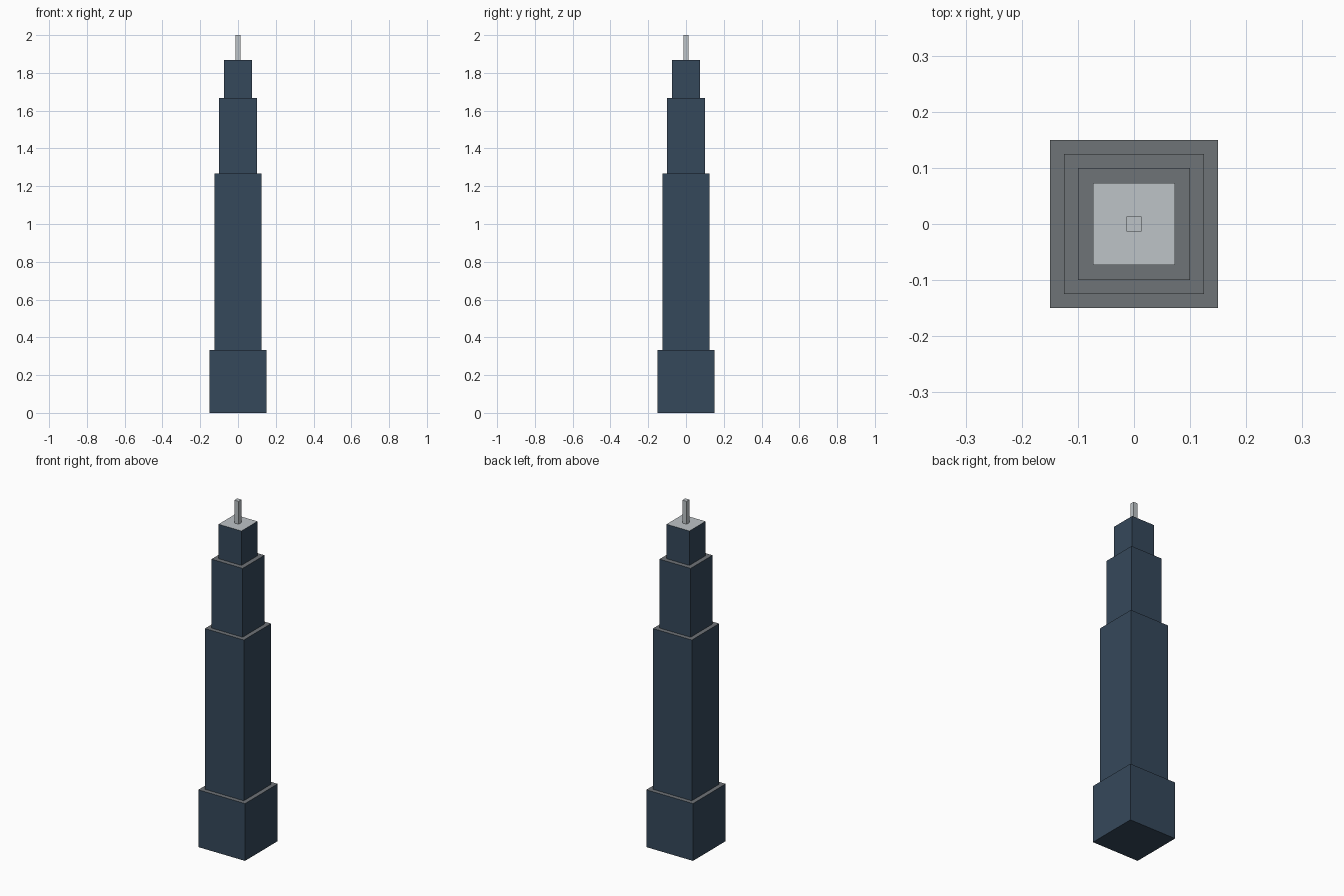
import bpy, bmesh

if "Cube" in bpy.data.objects:
    bpy.data.objects.remove(bpy.data.objects["Cube"])


def srgb(r, g, b):
    def lin(c):
        c /= 255
        return c / 12.92 if c <= 0.04045 else ((c + 0.055) / 1.055) ** 2.4
    return (lin(r), lin(g), lin(b), 1)


def material(name, rgb):
    m = bpy.data.materials.new(name)
    m.diffuse_color = srgb(*rgb)
    m.use_nodes = True
    m.node_tree.nodes["Principled BSDF"].inputs["Base Color"].default_value = m.diffuse_color
    return m


wall = material("dark_blue_wall", (53, 72, 91))
ledge = material("dark_grey_ledge", (110, 115, 119))
light = material("light_grey_metal", (189, 195, 199))


def block(name, width, z0, z1, side_mat, top_mat):
    """Square block whose upward face takes the top material."""
    bm = bmesh.new()
    bmesh.ops.create_cube(bm, size=1)
    for v in bm.verts:
        v.co.x *= width
        v.co.y *= width
        v.co.z = z1 if v.co.z > 0 else z0
    bm.normal_update()
    for f in bm.faces:
        f.material_index = 1 if f.normal.z > 0.5 else 0
    me = bpy.data.meshes.new(name)
    bm.to_mesh(me)
    bm.free()
    me.materials.append(side_mat)
    me.materials.append(top_mat)
    ob = bpy.data.objects.new(name, me)
    bpy.context.collection.objects.link(ob)
    return ob


# stepped tower tiers, bottom to top
block("base_tier", 0.30, 0, 0.333, wall, ledge)
block("main_tier", 0.25, 0.333, 1.267, wall, ledge)
block("upper_tier", 0.20, 1.267, 1.667, wall, ledge)
block("crown_tier", 0.147, 1.667, 1.867, wall, light)

# roof mast
block("mast", 0.027, 1.867, 2.0, light, light)
